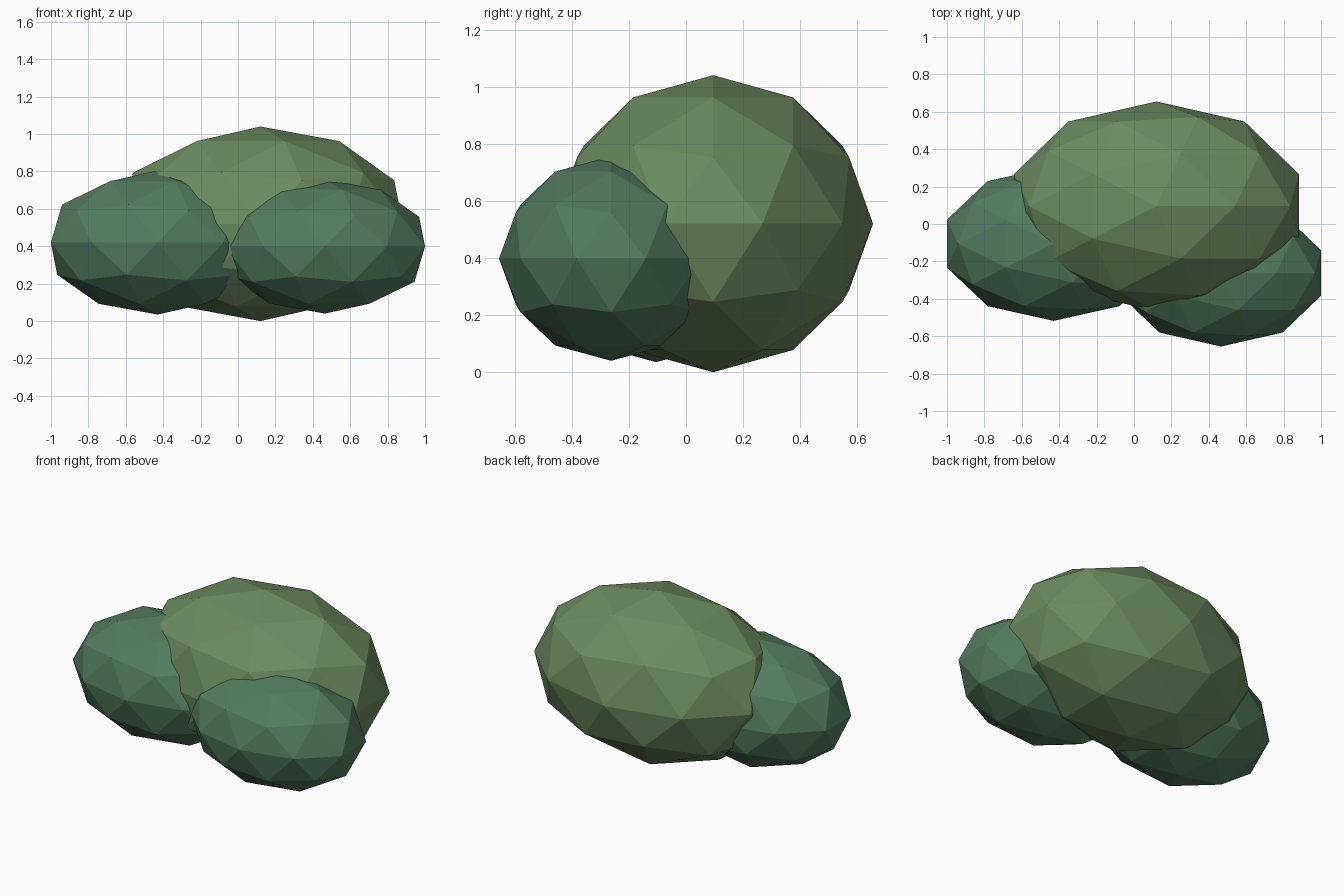
import bpy

if "Cube" in bpy.data.objects:
    bpy.data.objects.remove(bpy.data.objects["Cube"])


def material(name, color):
    m = bpy.data.materials.new(name)
    m.diffuse_color = color
    m.use_nodes = True
    m.node_tree.nodes["Principled BSDF"].inputs["Base Color"].default_value = m.diffuse_color
    return m


light_leaf = material("light_leaf", (0.15, 0.26, 0.115, 1))
dark_leaf = material("dark_leaf", (0.085, 0.20, 0.11, 1))


def clump(name, center, radii, mat):
    # Low-poly faceted leaf clump: a stretched icosphere
    bpy.ops.mesh.primitive_ico_sphere_add(subdivisions=2, radius=1, location=center)
    ob = bpy.context.object
    ob.name = name
    ob.scale = radii
    bpy.ops.object.transform_apply(location=False, rotation=False, scale=True)
    bpy.ops.object.shade_flat()
    ob.data.materials.append(mat)
    return ob


# Large rear clump and two smaller front clumps
clump("main_bush", (0.12, 0.095, 0.52), (0.80, 0.56, 0.52), light_leaf)
clump("left_bush", (-0.43, -0.105, 0.42), (0.60, 0.413, 0.385), dark_leaf)
clump("right_bush", (0.465, -0.262, 0.398), (0.5625, 0.393, 0.358), dark_leaf)
